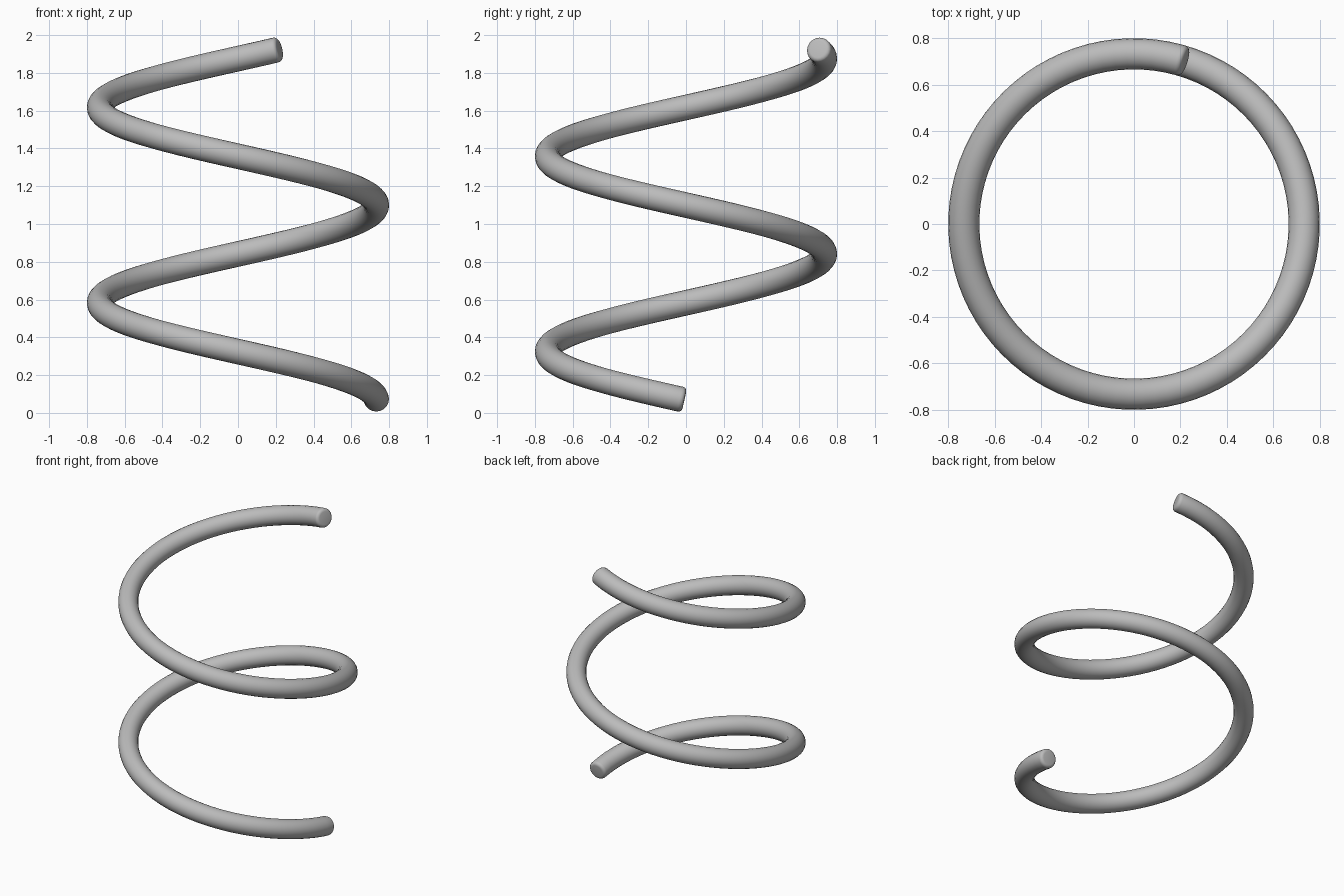
import bpy, bmesh, math
from mathutils import Vector

if "Cube" in bpy.data.objects:
    bpy.data.objects.remove(bpy.data.objects["Cube"])

COIL_R, WIRE_R = 0.733, 0.067     # helix radius, wire radius
PITCH, Z0 = 1.034, 0.066          # rise per turn, height of the lower end
START, END = 0.012, 3.5 * math.pi + 0.305
STEPS, SIDES = 150, 20


def frame(a):
    """Centre, outward, upward and tangent directions of the helix at angle a (clockwise rise)."""
    out = Vector((math.cos(a), -math.sin(a), 0))
    tan = Vector((-math.sin(a) * COIL_R, -math.cos(a) * COIL_R, PITCH / math.tau)).normalized()
    centre = out * COIL_R + Vector((0, 0, Z0 + PITCH * a / math.tau))
    return centre, out, tan.cross(out), tan


bm = bmesh.new()


def ring(a, radius, shift=0.0):
    c, out, up, tan = frame(a)
    c = c + tan * shift
    return [bm.verts.new(c + radius * (out * math.cos(t) + up * math.sin(t)))
            for t in (math.tau * i / SIDES for i in range(SIDES))]


# Rings along the wire, with softly rounded ends
ROUND = 0.022
soft = [(WIRE_R - ROUND * (1 - math.sin(t)), ROUND * (1 - math.cos(t)))
        for t in (math.pi / 2 * k / 4 for k in range(4))]
inset = ROUND / COIL_R
rings = [ring(START, r, s) for r, s in soft]
rings += [ring(START + inset + (END - START - 2 * inset) * i / STEPS, WIRE_R)
          for i in range(STEPS + 1)]
rings += [ring(END, r, -s) for r, s in reversed(soft)]

# Skin and flat end caps
for a, b in zip(rings, rings[1:]):
    for i in range(SIDES):
        j = (i + 1) % SIDES
        bm.faces.new((a[i], a[j], b[j], b[i]))
bm.faces.new(rings[0])
bm.faces.new(rings[-1])
bmesh.ops.recalc_face_normals(bm, faces=bm.faces)
for f in bm.faces:
    f.smooth = True

mesh = bpy.data.meshes.new("spring_coil")
bm.to_mesh(mesh)
bm.free()
coil = bpy.data.objects.new("spring_coil", mesh)
bpy.context.collection.objects.link(coil)

# Plain grey metal
grey = bpy.data.materials.new("grey")
grey.diffuse_color = (0.5, 0.5, 0.5, 1)
grey.use_nodes = True
grey.node_tree.nodes["Principled BSDF"].inputs["Base Color"].default_value = grey.diffuse_color
mesh.materials.append(grey)
